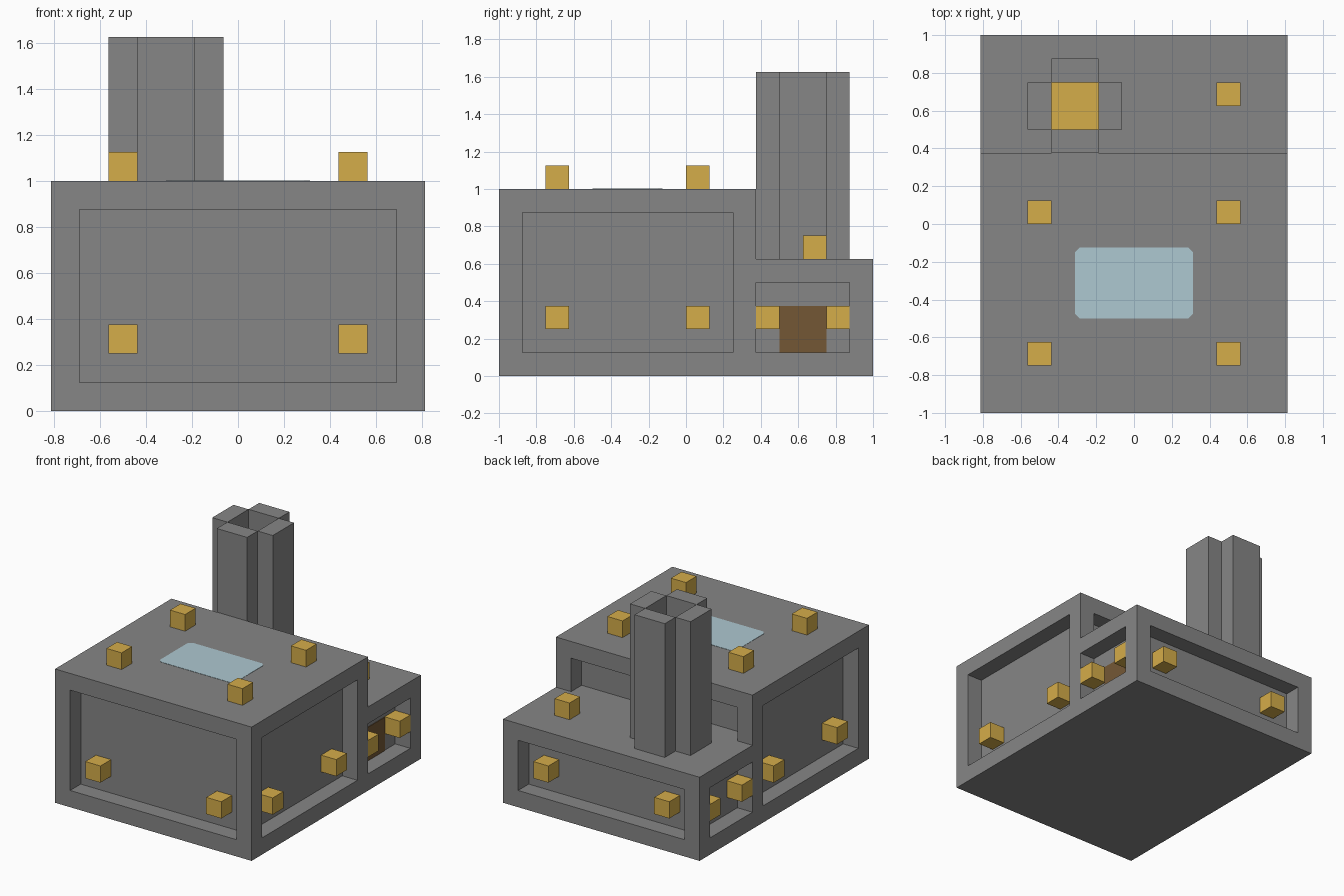
import bpy
import bmesh
from mathutils import Vector

if "Cube" in bpy.data.objects:
    bpy.data.objects.remove(bpy.data.objects["Cube"], do_unlink=True)

U = 0.125  # the building module


def material(name, color):
    mat = bpy.data.materials.new(name)
    mat.use_nodes = True
    rgba = (*color, 1)
    mat.diffuse_color = rgba
    mat.node_tree.nodes["Principled BSDF"].inputs["Base Color"].default_value = rgba
    return mat


stone = material("grey stone", (0.24, 0.24, 0.24))
gold = material("lamp gold", (0.665, 0.418, 0.068))
wood = material("door brown", (0.175, 0.097, 0.036))
glass = material("pale blue glass", (0.42, 0.58, 0.64))


def box(name, low, high, mat, recessed=()):
    """Box between two corners; faces along the recessed directions get a sunken panel."""
    low, high = Vector(low), Vector(high)
    bm = bmesh.new()
    bmesh.ops.create_cube(bm, size=1)
    for v in bm.verts:
        v.co = (low + high) / 2 + v.co * (high - low)
    bm.normal_update()
    panels = [f for f in bm.faces
              if any(f.normal.dot(Vector(d)) > 0.9 for d in recessed)]
    for face in panels:
        inward = -face.normal.copy()
        bmesh.ops.inset_individual(bm, faces=[face], thickness=U, use_even_offset=True)
        sunk = bmesh.ops.extrude_discrete_faces(bm, faces=[face])["faces"][0]
        bmesh.ops.translate(bm, verts=sunk.verts, vec=inward * U)
    mesh = bpy.data.meshes.new(name)
    bm.to_mesh(mesh)
    bm.free()
    mesh.materials.append(mat)
    obj = bpy.data.objects.new(name, mesh)
    bpy.context.collection.objects.link(obj)
    return obj


def lamp(name, x, y, z):
    box(name, (x - U / 2, y - U / 2, z - U / 2), (x + U / 2, y + U / 2, z + U / 2), gold)


# Main hall and lower rear wing, with sunken wall panels
W = 6.5 * U
LEFT, RIGHT, FRONT, BACK = (1, 0, 0), (-1, 0, 0), (0, -1, 0), (0, 1, 0)
box("main_hall", (-W, -1, 0), (W, 3 * U, 1), stone, (LEFT, RIGHT, FRONT, BACK))
box("rear_wing", (-W, 2 * U, 0), (W, 1, 5 * U), stone, (LEFT, RIGHT, BACK))

# Chimney: four shafts around an open flue, with a glowing bed inside
cx, cy = -2.5 * U, 5 * U
for name, dx, dy in (("left", 1, 0), ("right", -1, 0), ("front", 0, -1), ("back", 0, 1)):
    x, y = cx + dx * 1.5 * U, cy + dy * 1.5 * U
    hx = U / 2 if dx else U
    hy = U / 2 if dy else U
    box("chimney_shaft_" + name, (x - hx, y - hy, 5 * U), (x + hx, y + hy, 13 * U), stone)
box("flue_fire", (cx - U, cy - U, 5 * U), (cx + U, cy + U, 5 * U + 0.008), gold)

# Roof skylight with clipped corners
skylight = box("skylight", (-2.5 * U, -4 * U, 1), (2.5 * U, -U, 1.002), glass)
bm = bmesh.new()
bm.from_mesh(skylight.data)
uprights = [e for e in bm.edges
            if abs(e.verts[0].co.z - e.verts[1].co.z) > 0.001]
bmesh.ops.bevel(bm, geom=uprights, offset=0.025, segments=1, affect='EDGES')
bm.to_mesh(skylight.data)
bm.free()

# Door in the left wall of the wing
box("door", (W - U, 4 * U, U), (W - U + 0.005, 6 * U, 3 * U), wood)

# Lamps on the roofs and in the wall panels
wall, low_z = W - U / 2, 2.5 * U
for side, s in (("left", 1), ("right", -1)):
    for i, y in enumerate((-5.5 * U, 0.5 * U)):
        lamp(f"roof_lamp_{side}_{i}", s * 4 * U, y, 8.5 * U)
    for i, y in enumerate((-5.5 * U, 0.5 * U, 3.5 * U, 6.5 * U)):
        lamp(f"wall_lamp_{side}_{i}", s * wall, y, low_z)
    lamp("front_lamp_" + side, s * 4 * U, -7.5 * U, low_z)
    lamp("back_lamp_" + side, s * 4 * U, 7.5 * U, low_z)
lamp("wing_roof_lamp", 4 * U, 5.5 * U, 5.5 * U)
